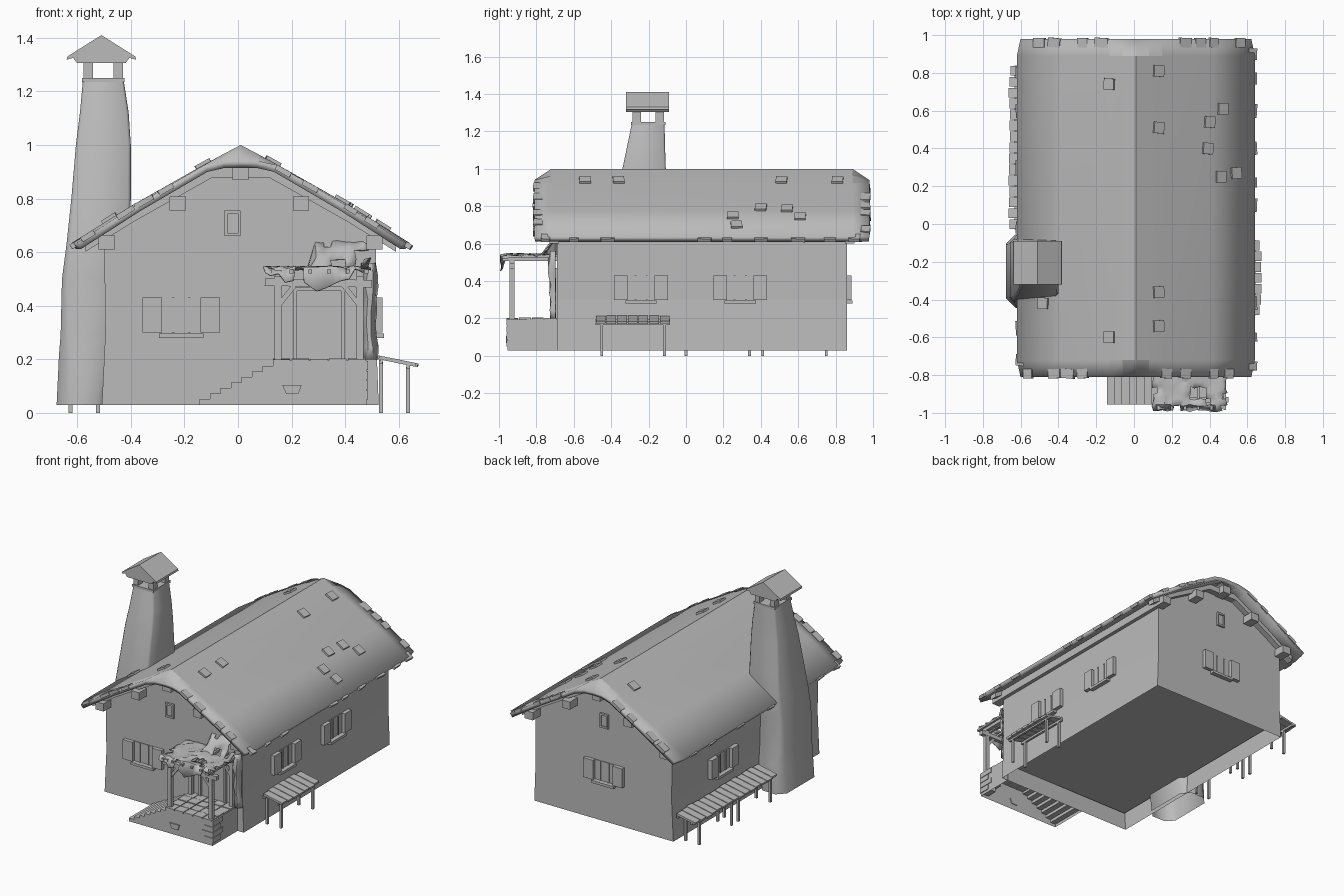
import bpy, bmesh, math, random
from mathutils import Matrix, Vector

if "Cube" in bpy.data.objects:
    bpy.data.objects.remove(bpy.data.objects["Cube"])
random.seed(4)

GREY = bpy.data.materials.new("stone grey")
GREY.diffuse_color = (0.5, 0.5, 0.5, 1)
GREY.use_nodes = True
GREY.node_tree.nodes["Principled BSDF"].inputs["Base Color"].default_value = GREY.diffuse_color


def finish(name, bm, smooth=None, thick=0, open_below=False):
    bmesh.ops.recalc_face_normals(bm, faces=bm.faces)
    if open_below:                      # hollow parts have no underside
        low = [f for f in bm.faces if max(v.co.z for v in f.verts) < 0.035]
        bmesh.ops.delete(bm, geom=low, context='FACES')
    me = bpy.data.meshes.new(name)
    bm.to_mesh(me)
    bm.free()
    me.materials.append(GREY)
    ob = bpy.data.objects.new(name, me)
    bpy.context.collection.objects.link(ob)
    if thick:
        m = ob.modifiers.new("thickness", 'SOLIDIFY')
        m.thickness, m.offset = thick, -1
    if smooth:
        bpy.ops.object.select_all(action='DESELECT')
        ob.select_set(True)
        bpy.context.view_layer.objects.active = ob
        bpy.ops.object.shade_smooth_by_angle(angle=math.radians(smooth))
    return ob


def add_box(bm, c, s, rot=None):
    m = Matrix.Translation(c) @ (rot or Matrix()) @ Matrix.Diagonal((*s, 1))
    bmesh.ops.create_cube(bm, size=1, matrix=m)


def boxes(name, items):
    """Boxes given as (x0, x1, y0, y1, z0, z1)."""
    bm = bmesh.new()
    for a, b, c, d, e, f in items:
        add_box(bm, ((a + b) / 2, (c + d) / 2, (e + f) / 2), (b - a, d - c, f - e))
    return finish(name, bm)


def beam(bm, a, b, w):
    """Square timber from a to b."""
    a, b = Vector(a), Vector(b)
    rot = (b - a).to_track_quat('Z', 'Y').to_matrix().to_4x4()
    add_box(bm, (a + b) / 2, (w, w, (b - a).length), rot)


def loft(name, rings, smooth=None, open_below=False):
    bm = bmesh.new()
    vs = [[bm.verts.new(p) for p in r] for r in rings]
    n = len(vs[0])
    for a, b in zip(vs, vs[1:]):
        for i in range(n):
            j = (i + 1) % n
            bm.faces.new((a[i], a[j], b[j], b[i]))
    bm.faces.new(vs[0])
    bm.faces.new(vs[-1])
    return finish(name, bm, smooth, 0, open_below)


def prism(name, pts, y0, y1, open_below=False):
    """Front outline (x, z) pushed along y."""
    return loft(name, [[(x, y, z) for x, z in pts] for y in (y0, y1)], None, open_below)


CX = 0.01                     # ridge position in x
PROFILE = [(0, 1.0), (0.07, 0.963), (0.14, 0.925), (0.4, 0.778), (0.63, 0.635)]


def roof_z(x):
    d = abs(x - CX)
    for (a, za), (b, zb) in zip(PROFILE, PROFILE[1:]):
        if d <= b:
            break
    return za + (zb - za) * (d - a) / (b - a)


# House walls, hollow below a raised floor
gable = [0.515, 0.41, 0.15, -0.13, -0.39, -0.5]
prism("walls", [(-0.508, 0.03), (0.525, 0.03), (0.515, 0.3)]
      + [(x, min(roof_z(x) - 0.02, 0.91)) for x in gable] + [(-0.495, 0.3)], -0.69, 0.86, True)
boxes("floor", [(-0.49, 0.51, -0.68, 0.85, 0.14, 0.15)])

# Roof shell with clipped ridge ends
bm = bmesh.new()
xs = sorted({CX + s * d for d, z in PROFILE for s in (-1, 1)})
rows = []
for y, cap, inset in [(-0.81, 0.94, 0.03), (-0.72, 1, 0), (0.89, 1, 0), (0.98, 0.94, 0.03)]:
    rows.append([bm.verts.new((CX + (x - CX) * (1 - inset), y, min(roof_z(x), cap))) for x in xs])
for a, b in zip(rows, rows[1:]):
    for i in range(len(xs) - 1):
        bm.faces.new((a[i], a[i + 1], b[i + 1], b[i]))
finish("roof", bm, 5, 0.028)

# Purlins and rafters under the roof
boxes("purlins", [(x - .03, x + .03, -0.77, 0.94, z - .03, z + .022) for x, z in
                  [(-0.49, 0.64), (-0.225, 0.785), (CX, 0.9), (0.235, 0.785), (0.51, 0.64)]])
edge = [-0.57, -0.39, -0.1, 0.12, 0.41, 0.59]
for name, y in (("front_rafters", -0.73), ("back_rafters", 0.85)):
    prism(name, [(x, min(roof_z(x) - 0.015, 0.915)) for x in edge]
          + [(x, min(roof_z(x) - 0.065, 0.88)) for x in reversed(edge)], y, y + 0.05)

# Loose roof slabs on the slopes and along the edges
bm = bmesh.new()


def slab(x, y, w=0.06, d=0.06, lift=0.0):
    slope = math.atan2(roof_z(x + .01) - roof_z(x - .01), 0.02)
    rot = Matrix.Rotation(-slope, 4, 'Y') @ Matrix.Rotation(random.uniform(-.1, .1), 4, 'Z')
    add_box(bm, (x, y, roof_z(x) + lift), (w, d, 0.02), rot)


for x, y in [(.13, .81), (.13, .51), (.47, .61), (.4, .54), (.39, .4), (.46, .25), (.54, .27), (.13, -.36),
             (.13, -.54), (-.13, .74), (-.13, -.6), (-.48, -.42)]:
    slab(x, y, 0.06, 0.06, 0.002)
for y in [-0.75, -0.6, -0.42, 0.1, 0.22, 0.4, 0.6, 0.77, 0.9]:
    slab(0.625, y, 0.05, random.uniform(.04, .08), -0.014)
for y in [-0.72, -0.55, -0.02, 0.3, 0.6, 0.8]:
    slab(-0.6, y, 0.05, random.uniform(.04, .08), -0.014)
for x in [-.5, -.42, -.27, -.17, .27, .35, .42, .56]:
    slab(x, 0.96, random.uniform(.05, .08), 0.05, -0.012)
    slab(-x, -0.792, random.uniform(.05, .08), 0.05, -0.012)
finish("roof_slabs", bm)

# Chimney stack: chamfered rings (z, x0, x1, y0, y1, chamfer)
rings = []
for z, x0, x1, y0, y1, c in [(.03, -.677, -.48, -.445, -.055, .05), (.22, -.668, -.45, -.435, -.06, .045),
                             (.29, -.662, -.44, -.42, -.075, .03), (.5, -.657, -.42, -.41, -.08, .02),
                             (.63, -.64, -.405, -.4, -.08, .015), (.8, -.622, -.4, -.375, -.09, .012),
                             (1.0, -.605, -.4, -.34, -.108, .01), (1.12, -.59, -.408, -.315, -.112, .01),
                             (1.25, -.578, -.428, -.288, -.115, .008)]:
    rings.append([(x0 + c, y0, z), (x1 - c, y0, z), (x1, y0 + c, z), (x1, y1 - c, z),
                  (x1 - c, y1, z), (x0 + c, y1, z), (x0, y1 - c, z), (x0, y0 + c, z)])
loft("chimney", rings, 50, True)
boxes("chimney_collar", [(-.583, -.423, -.293, -.11, 1.235, 1.25)])
boxes("chimney_posts", [(x, x + .035, y, y + .045, 1.25, 1.318) for x in (-.577, -.465) for y in (-.285, -.162)])
prism("chimney_cap", [(-.6, 1.305), (-.42, 1.305), (-.405, 1.325), (-.38, 1.318), (-.383, 1.33), (-.51, 1.41),
                      (-.637, 1.33), (-.64, 1.318), (-.615, 1.325)], -0.32, -0.09)

# Windows with open shutters, built facing -y and turned onto each wall
WALLS = {"front": (0, -0.69), "right": (90, 0.515), "back": (180, 0.86), "left": (-90, -0.5)}


def wall_boxes(name, wall, items):
    deg, off = WALLS[wall]
    ob = boxes(name, [(a, b, -d, 0.01, e, f) for a, b, d, e, f in items])
    shift = (0, off, 0) if wall in ("front", "back") else (off, 0, 0)
    ob.data.transform(Matrix.Translation(shift) @ Matrix.Rotation(math.radians(deg), 4, 'Z'))


def window(wall, u):
    wall_boxes(wall + "_shutters", wall, [(u + s - .036, u + s + .036, .025, .3, .43) for s in (-.108, .108)])
    wall_boxes(wall + "_window_pane", wall, [(u - .072, u + .072, .004, .3, .43)])
    wall_boxes(wall + "_window_bars", wall, [(u + s - .005, u + s + .005, .009, .3, .43) for s in (-.03, .03)])
    wall_boxes(wall + "_sill", wall, [(u - .083, u + .083, .03, .28, .297)])


window("front", -0.212)
window("right", -0.24)
window("right", 0.29)
window("back", 0.0)
window("left", -0.33)
for wall, u in (("front", -0.02), ("back", 0.0)):
    wall_boxes(wall + "_attic_vent", wall, [(u - .03, u + .03, .006, .66, .755), (u - .03, u - .02, .014, .66, .755),
               (u + .02, u + .03, .014, .66, .755), (u - .03, u + .03, .014, .66, .672),
               (u - .03, u + .03, .014, .743, .755)])


# Lean-to wood benches on both long sides
def bench(name, side, wall_x, y0, y1, legs):
    bm = bmesh.new()
    n = round((y1 - y0) / 0.058)
    step = (y1 - y0) / n
    tilt = Matrix.Rotation(side * 0.2, 4, 'Y')
    for i in range(n):
        w = 0.15 + random.uniform(-.01, .01)
        add_box(bm, (side * (wall_x + .08), y0 + (i + .5) * step, 0.193), (w, step * 0.9, 0.014), tilt)
    for dx, z in ((.018, .19), (.12, .172)):
        x = side * (wall_x + dx)
        beam(bm, (x, y0, z), (x, y1, z), 0.014)
        for y in legs:
            beam(bm, (x, y, 0), (x, y, z), 0.015)
    finish(name, bm)


bench("right_bench", 1, 0.515, -0.485, -0.085, (-0.45, -0.115))
bench("left_bench", -1, 0.505, -0.03, 0.84, (0, 0.34, 0.41, 0.75))

# Hollow porch platform with stairs
pts = [(-0.182, 0.03), (0.48, 0.03), (0.48, 0.195), (0.13, 0.195)]
for i in range(8):
    x, z = 0.13 - i * 0.039, 0.195 - i * 0.0205
    pts += [(x, z - 0.0205), (x - 0.039, z - 0.0205)]
prism("porch_base", pts[:-1], -0.955, -0.685, True)
boxes("porch_flagstones", [(.13 + i * .07, .195 + i * .07, -.96 + j * .068, -.897 + j * .068, .19, .2 +
                           random.uniform(0, .004)) for i in range(5) for j in range(4)])
boxes("porch_corner_stones", [(.42 - .02 * (i % 2), .485, -.96, -.88 + .03 * (i % 2), .05 + i * .037, .083 + i * .037)
                              for i in range(4)])
prism("porch_wall_stone", [(.18, .07), (.225, .07), (.238, .105), (.165, .105)], -0.963, -0.95)

# Door
boxes("door", [(.22, .385, -.698, -.68, .2, .455), (.205, .22, -.71, -.68, .2, .47),
               (.385, .4, -.71, -.68, .2, .47), (.205, .4, -.71, -.68, .455, .47)])

# Porch timber frame
bm = bmesh.new()
for x in (0.15, 0.455):
    for y in (-0.93, -0.715):
        beam(bm, (x, y, .195), (x, y, .52), 0.026)
        s = 1 if x < .3 else -1
        beam(bm, (x, y, .4), (x + s * .06, y, .475), 0.018)
    beam(bm, (x, -0.98, .52), (x, -0.69, .52), 0.026)
for y in (-0.93, -0.715):
    beam(bm, (0.1, y, .488), (0.5, y, .482), 0.028)
for i in range(6):
    x = 0.13 + i * 0.07
    beam(bm, (x, -0.985, .528), (x, -0.69, .535), 0.014)
finish("porch_frame", bm)

# Ragged porch covering with holes and a drooping front flap
bm = bmesh.new()
nx, ny = 14, 10
grid = []
for j in range(ny + 1):
    row = []
    for i in range(nx + 1):
        x = 0.1 + 0.39 * i / nx + random.uniform(-.008, .008)
        y = -0.99 + 0.31 * j / ny + random.uniform(-.006, .006)
        z = 0.542 + random.uniform(-.006, .008)
        if j == 0:
            z -= random.uniform(0, .05) + (.04 if 2 < i < 10 else 0)
        if j > ny - 3 and i > 6:
            z += 0.035 * (j - ny + 3)
        row.append(bm.verts.new((x, y, z)))
    grid.append(row)
for j in range(ny):
    for i in range(nx):
        if random.random() > 0.06 and not (j in (2, 3) and 6 < i < 10):
            bm.faces.new((grid[j][i], grid[j][i + 1], grid[j + 1][i + 1], grid[j + 1][i]))
finish("porch_cover", bm, 30, 0.006)

# Ragged growth hanging at the porch's back corner
bm = bmesh.new()
rows = []
for k in range(9):
    z, w = 0.56 - k * 0.045, 0.045 - k * 0.002
    rows.append([bm.verts.new((0.46 + i * 0.02 + random.uniform(-.006, .006),
                               -0.7 - w * math.sin(i * math.pi / 3) * random.uniform(.6, 1.1), z)) for i in range(4)])
for a, b in zip(rows, rows[1:]):
    for i in range(3):
        bm.faces.new((a[i], a[i + 1], b[i + 1], b[i]))
finish("corner_growth", bm, 30, 0.006)
